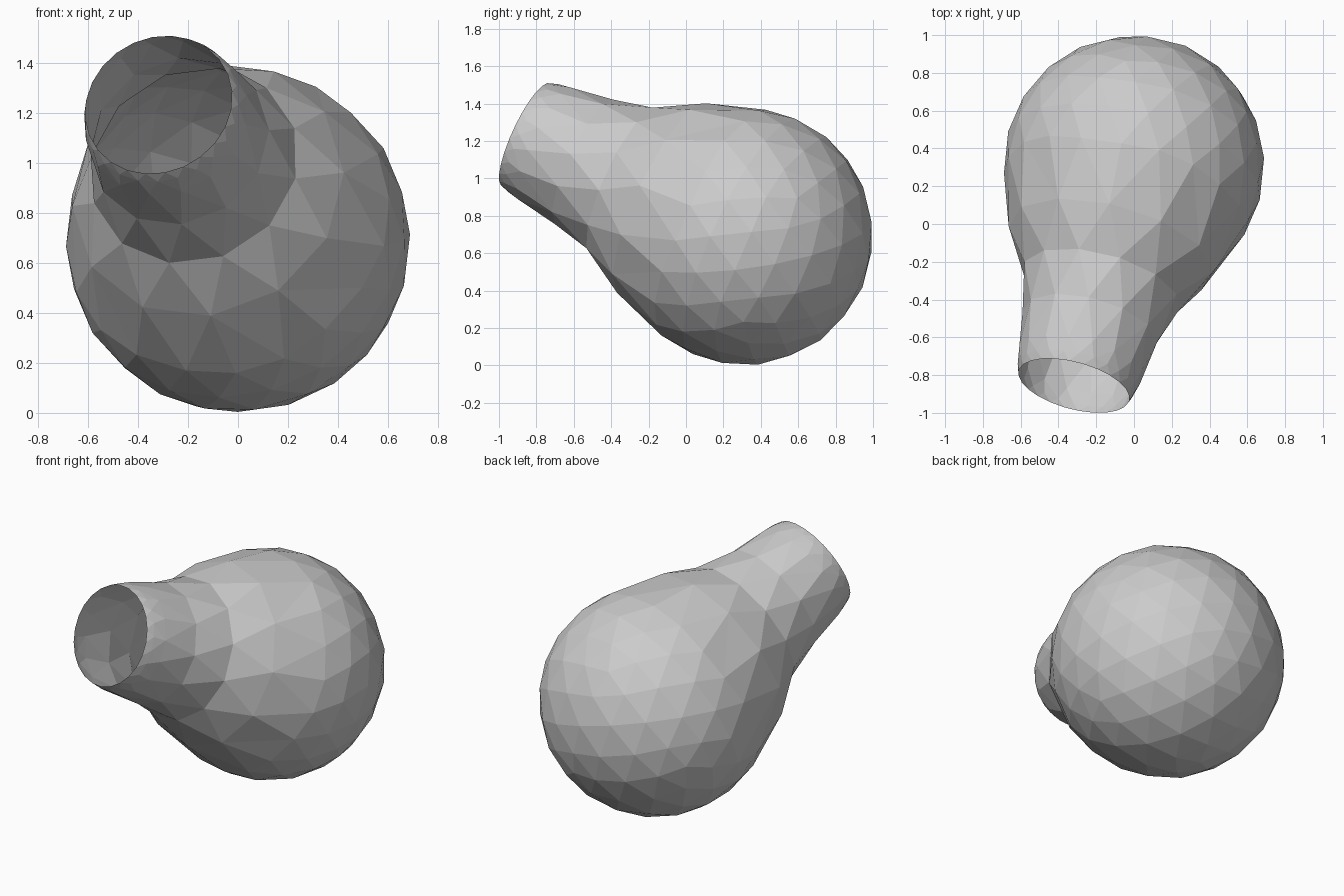
import bpy, bmesh
from math import atan2, cos, sin, pi, tau
from mathutils import Vector, Matrix

cube = bpy.data.objects.get("Cube")
if cube:
    bpy.data.objects.remove(cube)

CENTRE = Vector((0, 0.31, 0.69))
AXIS = Vector((-0.24, -0.88, 0.41)).normalized()
RADIUS = 0.69
# Neck rings: distance along the axis, radius, number of sides
NECK = [(0.5, 0.56, 12), (0.73, 0.43, 12), (0.97, 0.368, 12),
        (1.2, 0.336, 16), (1.28, 0.318, 24), (1.325, 0.303, 24)]


def angle(v):
    return atan2(v.co.y, v.co.x)


def loft(bm, a, b):
    """Join two rings with a band of triangles, stepping round by angle."""
    i = j = 0
    na, nb = len(a), len(b)

    def turn(ring, k):
        return angle(ring[k % len(ring)]) + tau * (k // len(ring))

    while i < na or j < nb:
        if j == nb or (i < na and turn(a, i + 1) <= turn(b, j + 1)):
            bm.faces.new((a[i % na], a[(i + 1) % na], b[j % nb]))
            i += 1
        else:
            bm.faces.new((a[i % na], b[(j + 1) % nb], b[j % nb]))
            j += 1


# Round body, opened towards the neck
bm = bmesh.new()
bmesh.ops.create_icosphere(bm, subdivisions=3, radius=RADIUS)
bmesh.ops.delete(bm, geom=[v for v in bm.verts if v.co.z > 0.27], context='VERTS')
bmesh.ops.delete(bm, geom=[e for e in bm.edges if not e.link_faces], context='EDGES')
bmesh.ops.delete(bm, geom=[v for v in bm.verts if not v.link_faces], context='VERTS')
ring = sorted((v for v in bm.verts if v.is_boundary), key=angle)

# Faceted neck, ending in an open mouth
for n, (s, r, sides) in enumerate(NECK):
    offset = (n % 2 + 0.5) * pi / sides
    verts = [bm.verts.new((r * cos(t), r * sin(t), s))
             for t in (-pi + offset + tau * k / sides for k in range(sides))]
    loft(bm, ring, verts)
    ring = verts

# Tilt the neck axis and set the body in place
rotation = AXIS.to_track_quat('Z', 'Y').to_matrix().to_4x4()
bm.transform(Matrix.Translation(CENTRE) @ rotation)
bmesh.ops.recalc_face_normals(bm, faces=bm.faces)
mesh = bpy.data.meshes.new("bulb_vessel")
bm.to_mesh(mesh)
bm.free()

# Plain grey material
grey = bpy.data.materials.new("plain_grey")
grey.use_nodes = True
colour = (0.6, 0.6, 0.6, 1)
grey.diffuse_color = colour
grey.node_tree.nodes["Principled BSDF"].inputs["Base Color"].default_value = colour
mesh.materials.append(grey)

vessel = bpy.data.objects.new("bulb_vessel", mesh)
bpy.context.collection.objects.link(vessel)
